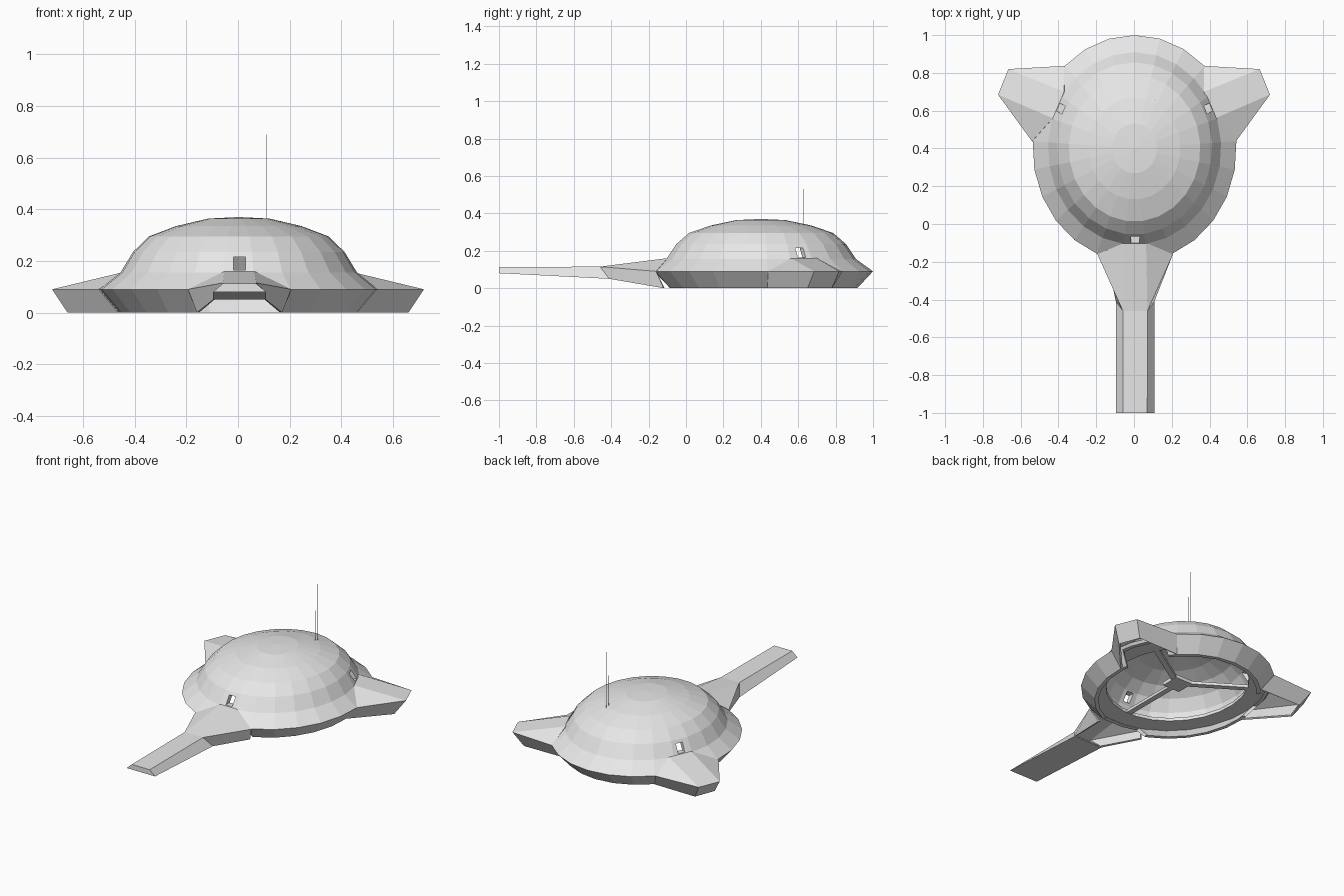
import bpy, bmesh, math
from mathutils import Vector, Matrix

cube = bpy.data.objects.get("Cube")
if cube:
    bpy.data.objects.remove(cube, do_unlink=True)

grey = bpy.data.materials.new("light_grey")
grey.use_nodes = True
grey.diffuse_color = (0.8, 0.8, 0.8, 1)
grey.node_tree.nodes["Principled BSDF"].inputs["Base Color"].default_value = (0.8, 0.8, 0.8, 1)

CENTRE_X, CENTRE_Y, RX, RY = 0.003, 0.40, 0.54, 0.60
SEGMENTS = 25
ARM_X = 0.006


def finish(bm, name):
    bmesh.ops.recalc_face_normals(bm, faces=bm.faces)
    mesh = bpy.data.meshes.new(name)
    bm.to_mesh(mesh)
    bm.free()
    mesh.materials.append(grey)
    obj = bpy.data.objects.new(name, mesh)
    bpy.context.collection.objects.link(obj)
    return obj


def shell(name, points, faces):
    bm = bmesh.new()
    verts = [bm.verts.new(p) for p in points]
    for f in faces:
        bm.faces.new([verts[i] for i in f])
    obj = finish(bm, name)
    mod = obj.modifiers.new("thickness", 'SOLIDIFY')
    mod.thickness, mod.offset = 0.012, -1


def box(name, centre, size, turn=0.0):
    bm = bmesh.new()
    matrix = Matrix.Translation(centre) @ Matrix.Rotation(turn, 4, 'Z') @ Matrix.Diagonal((*size, 1))
    bmesh.ops.create_cube(bm, size=1, matrix=matrix)
    return finish(bm, name)


def cut(target, cutter):
    mod = target.modifiers.new("cut", 'BOOLEAN')
    mod.operation, mod.solver, mod.object = 'DIFFERENCE', 'EXACT', cutter
    bpy.context.view_layer.objects.active = target
    bpy.ops.object.modifier_apply(modifier=mod.name)
    bpy.data.objects.remove(cutter, do_unlink=True)


def on_hull(angle, fraction, z):
    return Vector((CENTRE_X + RX * fraction * math.cos(angle),
                   CENTRE_Y + RY * fraction * math.sin(angle), z))


# Hull: oval lathe of dome, rim, thin skirt, recessed floor ring and hollow inside
profile = [(0, .37), (.22, .364), (.45, .335), (.645, .295), (.76, .235), (.85, .155),
           (1, .09), (.86, 0), (.82, 0), (.94, .08), (.74, .08), (.74, .10), (.80, .11),
           (.79, .15), (.71, .22), (.60, .27), (.42, .31), (.2, .338), (0, .343)]
bm = bmesh.new()
rings = [[bm.verts.new(on_hull(math.pi / 2 + math.tau * i / SEGMENTS, f, z))
          for i in range(SEGMENTS)] for f, z in profile]
for a, b in zip(rings, rings[1:]):
    for i in range(SEGMENTS):
        j = (i + 1) % SEGMENTS
        bm.faces.new((a[i], a[j], b[j], b[i]))
bmesh.ops.remove_doubles(bm, verts=bm.verts, dist=0.0005)
hull = finish(bm, "hull")

# Door openings above each arm, and passages through the skirt into the arms
side_turn = math.radians(62)
for x, y, turn in ((ARM_X, -.07, 0), (.39, .61, -side_turn), (-.385, .61, side_turn)):
    cut(hull, box("door_cutter", (x, y, .19), (.045, .14, .052), turn))
for x, y, width, turn in ((ARM_X, -.13, .31, 0), (.45, .63, .27, -side_turn),
                          (-.45, .63, .27, side_turn)):
    cut(hull, box("passage_cutter", (x, y, 0), (width, .22, .15), turn))

# Front arm: open-bottomed neck flaring into the hull, then a flat boom
half = [(.058, -.10, .16), (.20, -.16, .09), (.165, -.12, 0),
        (.065, -.46, .115), (.102, -.41, .05), (.064, -1, .113), (.102, -1, .08)]
points = [(ARM_X + s * x, y, z) for s in (1, -1) for x, y, z in half]
side = [(0, 1, 3), (1, 2, 4, 3), (3, 4, 6, 5)]
faces = side + [tuple(i + 7 for i in reversed(f)) for f in side]
faces += [(0, 3, 10, 7), (3, 5, 12, 10), (4, 11, 13, 6), (5, 6, 13, 12)]
shell("front_arm", points, faces)

# Rear arms: hollow stubby wedges, mirrored left and right
for name, s in (("left_rear_arm", 1), ("right_rear_arm", -1)):
    pts = [(.37, .70, .16), (.43, .56, .16), (.37, .837, .09), (.54, .438, .09),
           (.32, .776, 0), (.465, .433, 0), (.665, .82, .09), (.72, .685, .09),
           (.61, .78, 0), (.66, .65, 0)]
    shell(name, [(s * x, y, z) for x, y, z in pts],
          [(0, 1, 7, 6), (0, 6, 2), (1, 3, 7), (2, 6, 8, 4), (3, 5, 9, 7), (6, 7, 9, 8)])

# Hub and spokes level with the floor ring
start = Vector((CENTRE_X, CENTRE_Y, .09))
box("hub", start, (.12, .12, .022))
for name, degrees in (("left_spoke", 30), ("right_spoke", 150), ("front_spoke", 270)):
    end = on_hull(math.radians(degrees), .78, .09)
    run = end - start
    box(name, (start + end) / 2, (run.length, .035, .018), math.atan2(run.y, run.x))

# Twin aerials on the dome
for name, y, top in (("tall_aerial", .652, .69), ("short_aerial", .63, .53)):
    box(name, (.112, y, (top + .32) / 2), (.002, .002, top - .32))
